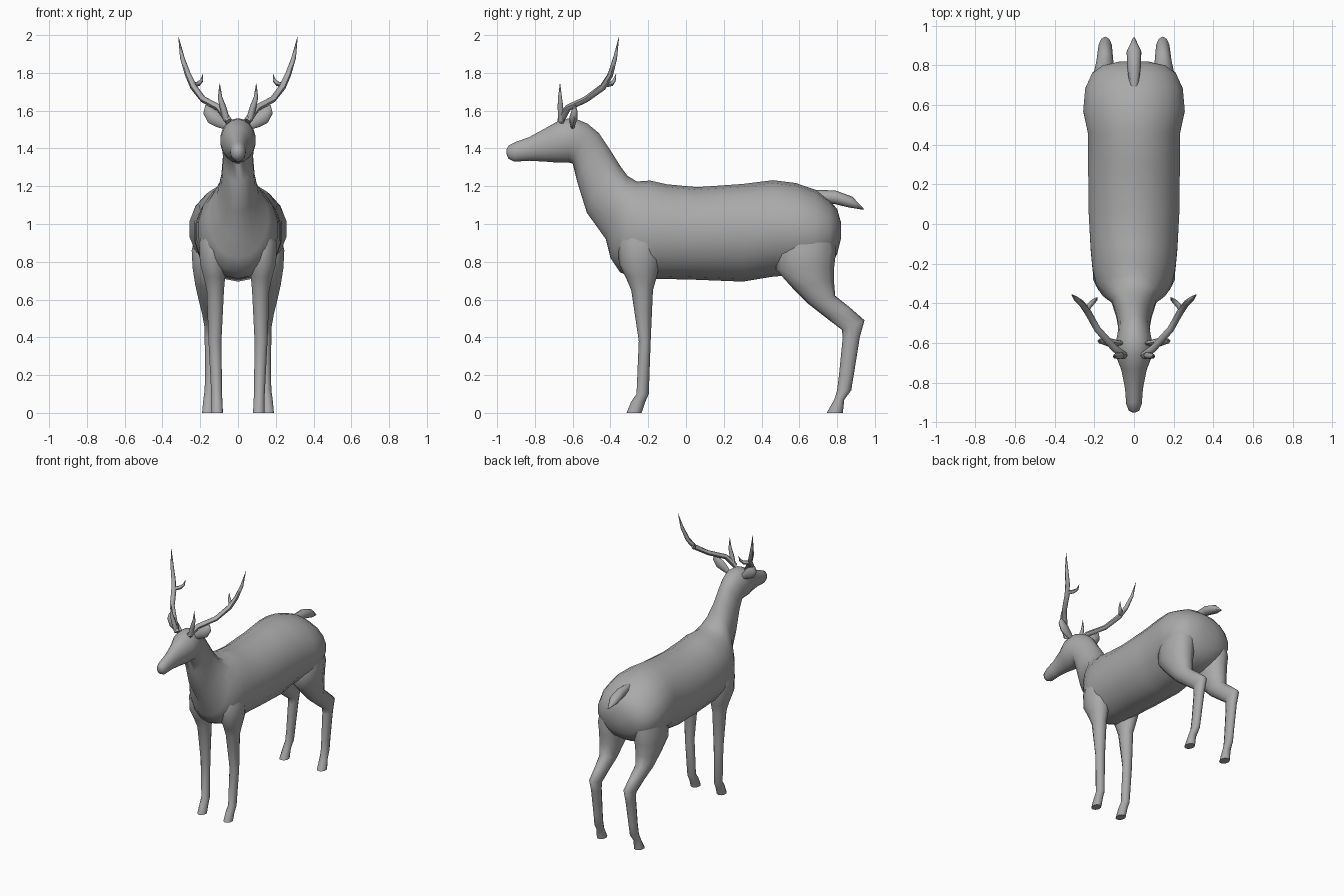
import bpy, bmesh, math
from mathutils import Vector

coat = bpy.data.materials.new("grey_coat")
coat.diffuse_color = (0.4, 0.4, 0.4, 1)


def skin(name, rings, mirror=False, angle=60):
    """Bridge a list of point rings into one closed surface."""
    bm = bmesh.new()
    loops = [[bm.verts.new(p) for p in ring] for ring in rings]
    n = len(loops[0])
    for a, b in zip(loops, loops[1:]):
        for i in range(n):
            j = (i + 1) % n
            bm.faces.new((a[i], a[j], b[j], b[i]))
    bm.faces.new(loops[0][::-1])
    bm.faces.new(loops[-1])
    bmesh.ops.recalc_face_normals(bm, faces=bm.faces)
    me = bpy.data.meshes.new(name)
    bm.to_mesh(me)
    bm.free()
    me.materials.append(coat)
    me.polygons.foreach_set("use_smooth", [True] * len(me.polygons))
    me.set_sharp_from_angle(angle=math.radians(angle))
    ob = bpy.data.objects.new(name, me)
    bpy.context.collection.objects.link(ob)
    if mirror:
        ob.modifiers.new("mirror", 'MIRROR').use_mirror_merge = False
    return ob


def outline(name, sections, n=14, mirror=False):
    """Each section: y, z of one edge, y, z of the opposite edge, half width, centre x."""
    rings = []
    for ya, za, yb, zb, hw, cx in sections:
        a, b = Vector((cx, ya, za)), Vector((cx, yb, zb))
        mid, half = (a + b) / 2, (a - b) / 2
        rings.append([mid + half * math.cos(t) + Vector((hw * math.sin(t), 0, 0))
                      for t in (2 * math.pi * i / n for i in range(n))])
    return skin(name, rings, mirror)


def tube(name, path, n=6, flat=1.0, up=(0, 1, 0)):
    """Each path point: x, y, z, radius. The tube is mirrored to both sides."""
    pts = [Vector(p[:3]) for p in path]
    rings = []
    for i, p in enumerate(pts):
        d = (pts[min(i + 1, len(pts) - 1)] - pts[max(i - 1, 0)]).normalized()
        side = d.cross(Vector(up)).normalized()
        other = side.cross(d)
        r = path[i][3]
        rings.append([p + side * r * math.cos(t) + other * r * flat * math.sin(t)
                      for t in (2 * math.pi * k / n for k in range(n))])
    return skin(name, rings, True)


# Trunk, neck and head in one skin: top edge, bottom edge, half width
trunk = [
    (.82, 1.01, .82, .92, .07), (.80, 1.08, .80, .84, .16),
    (.76, 1.125, .76, .78, .215), (.69, 1.18, .67, .73, .25),
    (.58, 1.217, .56, .73, .26), (.46, 1.232, .45, .72, .235),
    (.30, 1.212, .30, .695, .235), (.06, 1.195, .05, .705, .232),
    (-.10, 1.21, -.15, .71, .222), (-.19, 1.23, -.27, .71, .212),
    (-.26, 1.225, -.35, .745, .195), (-.31, 1.255, -.40, .82, .16),
    (-.35, 1.31, -.425, .92, .115), (-.40, 1.39, -.525, 1.06, .09),
    (-.46, 1.48, -.575, 1.22, .08), (-.52, 1.53, -.60, 1.32, .084),
    (-.59, 1.56, -.62, 1.325, .095), (-.66, 1.555, -.68, 1.325, .09),
    (-.73, 1.515, -.74, 1.33, .065), (-.83, 1.46, -.83, 1.335, .046),
    (-.90, 1.435, -.91, 1.33, .04), (-.94, 1.415, -.94, 1.345, .028),
    (-.95, 1.395, -.95, 1.37, .01)]
outline("body", [s + (0,) for s in trunk], 18)

# Tail
outline("tail", [(.68, 1.18, .70, 1.12, .02, 0), (.79, 1.178, .79, 1.105, .035, 0),
                 (.88, 1.145, .86, 1.088, .037, 0), (.94, 1.083, .94, 1.075, .004, 0)], 8)

# Front legs, shoulder down to hoof: front edge, back edge, half width, centre x
front = [(-.33, 1.02, -.16, .04, .13), (-.36, .90, -.13, .08, .13),
         (-.355, .79, -.14, .075, .13), (-.32, .72, -.155, .06, .125),
         (-.29, .65, -.175, .048, .12), (-.25, .38, -.187, .036, .122),
         (-.262, .10, -.197, .03, .113), (-.29, .06, -.215, .03, .111),
         (-.315, 0, -.235, .032, .11)]
outline("front_leg", [(a, z, b, z, w, x) for a, z, b, w, x in front], 10, True)

# Hind legs, thigh to hock to hoof
outline("hind_leg", [
    (.53, 1.0, .77, 1.0, .08, .14), (.48, .86, .795, .86, .10, .15),
    (.475, .76, .785, .78, .095, .15), (.56, .665, .783, .70, .077, .153),
    (.65, .575, .79, .62, .06, .15), (.74, .505, .865, .56, .045, .147),
    (.825, .44, .945, .49, .035, .145), (.83, .40, .92, .40, .033, .145),
    (.81, .20, .888, .20, .028, .148), (.80, .12, .875, .12, .028, .15),
    (.785, .07, .838, .07, .03, .155), (.745, 0, .83, 0, .034, .158)], 10, True)

# Ears
tube("ear", [(.06, -.60, 1.515, .018), (.095, -.60, 1.54, .032), (.13, -.595, 1.565, .04),
             (.16, -.59, 1.60, .028), (.17, -.585, 1.63, .003)], 8, .55)

# Antlers: main beam, brow tine and back tine
tube("antler_beam", [(.05, -.665, 1.545, .02), (.10, -.625, 1.615, .018),
                     (.185, -.53, 1.66, .017), (.235, -.44, 1.725, .018),
                     (.265, -.40, 1.79, .016), (.295, -.375, 1.88, .012),
                     (.315, -.355, 1.99, .001)])
tube("brow_tine", [(.06, -.66, 1.55, .018), (.08, -.665, 1.62, .017),
                   (.095, -.667, 1.67, .012), (.097, -.667, 1.745, .001)])
tube("back_tine", [(.24, -.43, 1.735, .014), (.21, -.395, 1.742, .013),
                   (.192, -.38, 1.76, .009), (.185, -.37, 1.795, .001)], 6, 1, (0, 0, 1))
